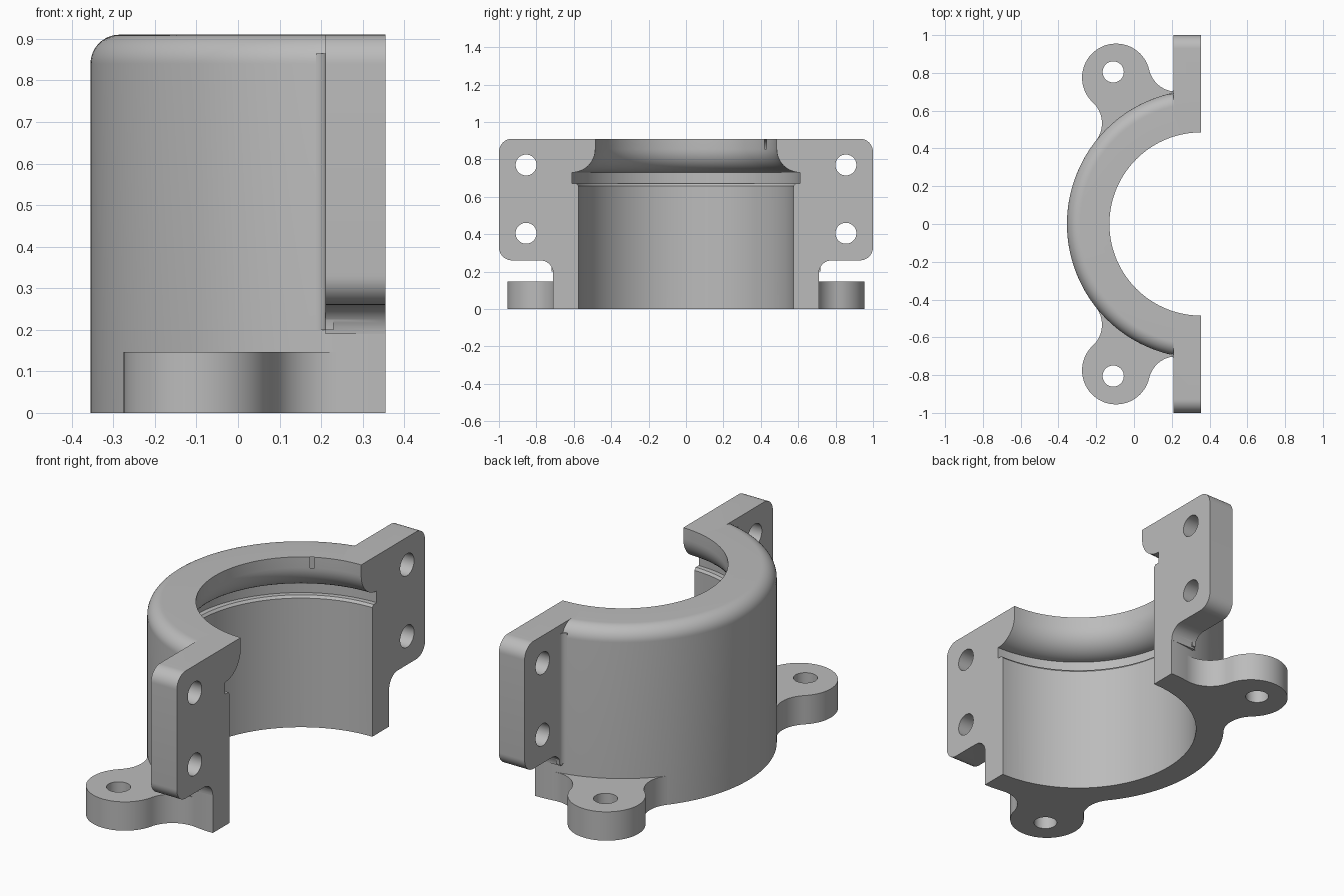
import bpy, bmesh, math
from mathutils import Vector as V

if "Cube" in bpy.data.objects:
    bpy.data.objects.remove(bpy.data.objects["Cube"])

AX = 0.355            # bore axis, also the split face
R = 0.71              # outer radius of the shell
TOP = 0.91
grey = bpy.data.materials.new("cast_grey")
grey.diffuse_color = (0.5, 0.5, 0.5, 1)
grey.use_nodes = True
grey.node_tree.nodes["Principled BSDF"].inputs["Base Color"].default_value = grey.diffuse_color


def arc(cx, cy, r, a0, a1, n=12):
    return [(cx + r * math.cos(math.radians(a0 + (a1 - a0) * i / n)),
             cy + r * math.sin(math.radians(a0 + (a1 - a0) * i / n))) for i in range(n + 1)]


def finish(bm, name):
    bmesh.ops.remove_doubles(bm, verts=bm.verts, dist=1e-5)
    bmesh.ops.recalc_face_normals(bm, faces=bm.faces)
    me = bpy.data.meshes.new(name)
    bm.to_mesh(me)
    bm.free()
    me.materials.append(grey)
    ob = bpy.data.objects.new(name, me)
    bpy.context.collection.objects.link(ob)
    return ob


def revolve(name, profile, steps=144):
    """Closed solid from a (radius, z) profile that starts and ends on the axis."""
    bm = bmesh.new()
    rings = []
    for r, z in profile:
        if r == 0:
            rings.append([bm.verts.new((AX, 0, z))] * steps)
        else:
            rings.append([bm.verts.new((AX + r * math.cos(2 * math.pi * i / steps),
                                        r * math.sin(2 * math.pi * i / steps), z))
                          for i in range(steps)])
    for a, b in zip(rings, rings[1:]):
        for i in range(steps):
            j = (i + 1) % steps
            bm.faces.new(list(dict.fromkeys((a[i], a[j], b[j], b[i]))))
    return finish(bm, name)


def prism(name, pts, lo, hi, axis="z", side=1):
    """Extrude an outline: (x, y) along z, or (y, z) along x; side mirrors y."""
    bm = bmesh.new()
    if axis == "z":
        vs = [bm.verts.new((a, side * b, lo)) for a, b in pts]
        step = V((0, 0, hi - lo))
    else:
        vs = [bm.verts.new((lo, side * a, b)) for a, b in pts]
        step = V((hi - lo, 0, 0))
    f = bm.faces.new(vs)
    ext = bmesh.ops.extrude_face_region(bm, geom=[f])["geom"]
    bmesh.ops.translate(bm, vec=step, verts=[g for g in ext if isinstance(g, bmesh.types.BMVert)])
    return finish(bm, name)


def circle(cx, cy, r):
    return arc(cx, cy, r, 0, 360, 40)[:-1]


def ang(p, q):
    return math.degrees(math.atan2(q[1] - p[1], q[0] - p[0]))


# Outer shell with rounded top edge
shell = revolve("clamp_half", [(0, 0), (R, 0)] + arc(R - 0.07, TOP - 0.07, 0.07, 0, 90) + [(0, TOP)])

# Bolting flange outline (y, z): rounded corners, concave blend underneath
flange = ([(0.62, 0.19)] + arc(0.78, 0.19, 0.07, 180, 90)
          + arc(0.93, 0.33, 0.07, -90, 0) + arc(0.93, TOP - 0.07, 0.07, 0, 90) + [(0.58, TOP)])

# Foot outline (x, y): round end blended into the shell on both sides
c0, c1, re, rf = V((AX, 0)), V((-0.095, 0.775)), 0.18, 0.15
d = c1 - c0
a, b = R + rf, re + rf
t = (a * a - b * b + d.length_squared) / (2 * d.length)
h = math.sqrt(a * a - t * t)
u = d.normalized()
n = V((u.y, -u.x))
right, left = c0 + u * t + n * h, c0 + u * t - n * h


def blend(c, start, end):
    s, e = ang(c, start), ang(c, end)
    e += 360 * round((s - e) / 360)
    return arc(c.x, c.y, rf, s, e, 16)


s = ang(c1, right)
e = ang(c1, left) % 360
foot = ([tuple(c0 + (right - c0).normalized() * 0.66)] + blend(right, c0, c1)
        + arc(c1.x, c1.y, re, s, e, 40) + blend(left, c1, c0)
        + [tuple(c0 + (left - c0).normalized() * 0.66)])

# Small vertical blend between shell and flange (x, y)
rv = 0.03
vx = 0.21 - rv
vc = V((vx, math.sqrt((R + rv) ** 2 - (AX - vx) ** 2)))
web = arc(vc.x, vc.y, rv, 0, ang(vc, c0), 8) + [(0.20, 0.66), (0.23, 0.66), (0.23, vc.y)]

adds, cuts = [], []
for side in (1, -1):
    adds.append(prism("flange", flange, 0.21, 0.5, "x", side))
    adds.append(prism("foot", foot, 0, 0.147, "z", side))
    adds.append(prism("web", web, 0.2, 0.865, "z", side))
    for z in (0.405, 0.77):
        cuts.append(prism("flange_hole", circle(0.855, z, 0.056), 0.1, 0.6, "x", side))
    cuts.append(prism("foot_hole", circle(-0.11, 0.805, 0.056), -0.1, 0.3, "z", side))

# Stepped bore: main bore, seal groove, flared throat
cuts.append(revolve("bore", [(0, -0.1), (0.575, -0.1), (0.575, 0.658), (0.585, 0.67), (0.61, 0.67), (0.61, 0.73)]
                    + arc(0.61, 0.855, 0.125, 270, 180) + [(0.485, 1.0), (0, 1.0)]))
# Split plane
cuts.append(prism("split", [(AX, -1.5), (2, -1.5), (2, 1.5), (AX, 1.5)], -0.5, 1.5))

for op, obs in (("UNION", adds), ("DIFFERENCE", cuts)):
    for ob in obs:
        m = shell.modifiers.new(ob.name, "BOOLEAN")
        m.operation, m.solver, m.object = op, "EXACT", ob

# Bake the result and drop the helpers
dg = bpy.context.evaluated_depsgraph_get()
mesh = bpy.data.meshes.new_from_object(shell.evaluated_get(dg))
shell.modifiers.clear()
shell.data = mesh
for ob in adds + cuts:
    bpy.data.objects.remove(ob)
mesh.materials.clear()
mesh.materials.append(grey)
for p in mesh.polygons:
    p.material_index = 0

bpy.context.view_layer.objects.active = shell
shell.select_set(True)
bpy.ops.object.shade_smooth_by_angle(angle=math.radians(30))
